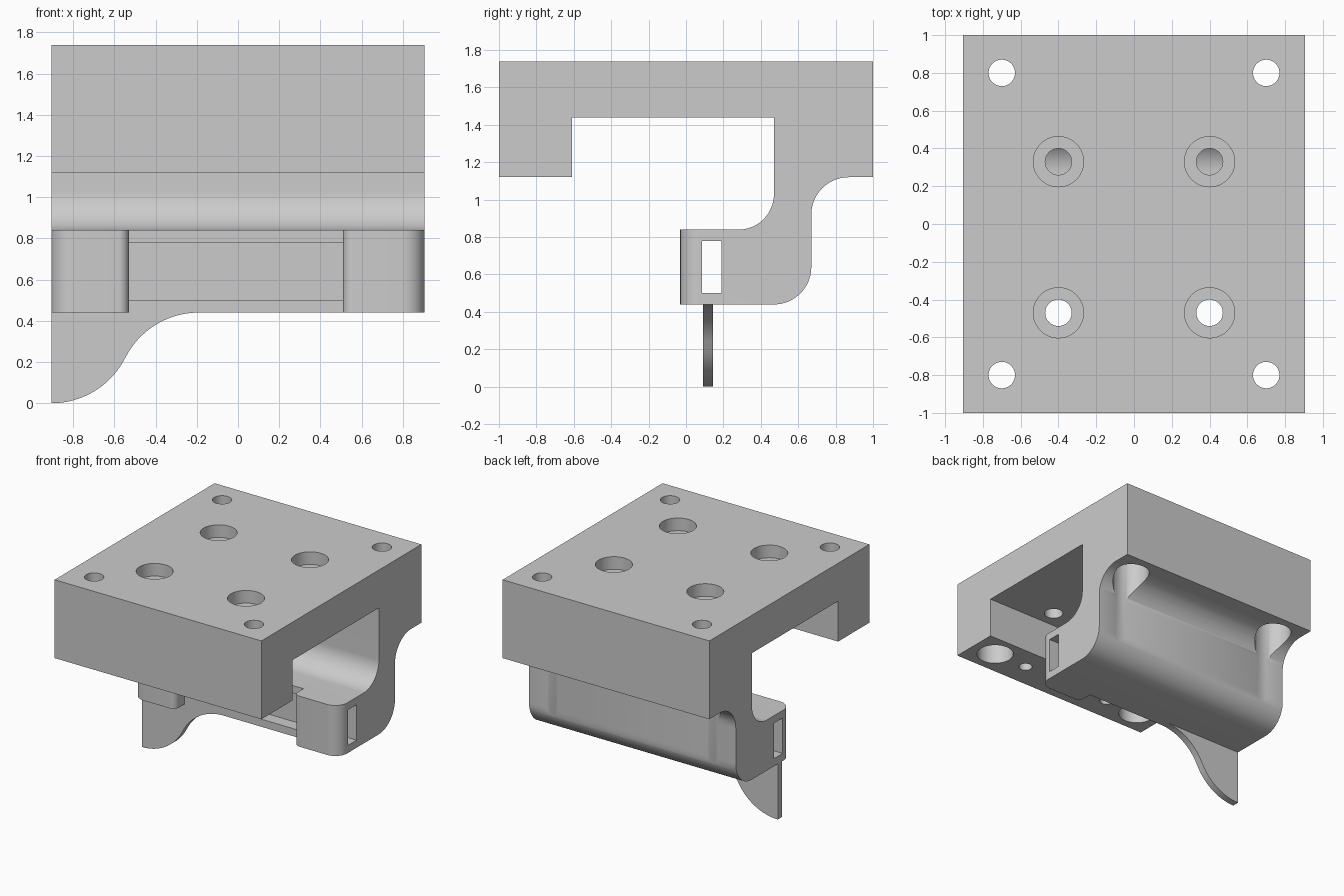
import bpy, bmesh
from math import sin, cos, radians

cube = bpy.data.objects.get("Cube")
if cube:
    bpy.data.objects.remove(cube, do_unlink=True)

grey = bpy.data.materials.new("plain grey")
grey.use_nodes = True
COLOUR = (0.6, 0.6, 0.6, 1)
grey.diffuse_color = COLOUR
grey.node_tree.nodes["Principled BSDF"].inputs["Base Color"].default_value = COLOUR

HALF = 0.905  # half width of the mount


def arc(cx, cy, r, a0, a1, n=20):
    steps = [radians(a0 + (a1 - a0) * i / n) for i in range(n + 1)]
    return [(cx + r * cos(a), cy + r * sin(a)) for a in steps]


def prism(name, points, axis, lo, hi):
    """Extrude a 2D outline along the x, y or z axis."""
    place = {"x": lambda p: (lo, p[0], p[1]),
             "y": lambda p: (p[0], lo, p[1]),
             "z": lambda p: (p[0], p[1], lo)}[axis]
    bm = bmesh.new()
    face = bm.faces.new([bm.verts.new(place(p)) for p in points])
    grown = bmesh.ops.extrude_face_region(bm, geom=[face])["geom"]
    offset = [(hi - lo) * (axis == a) for a in "xyz"]
    bmesh.ops.translate(bm, vec=offset,
                        verts=[g for g in grown if isinstance(g, bmesh.types.BMVert)])
    bmesh.ops.recalc_face_normals(bm, faces=bm.faces)
    mesh = bpy.data.meshes.new(name)
    bm.to_mesh(mesh)
    bm.free()
    mesh.materials.append(grey)
    obj = bpy.data.objects.new(name, mesh)
    bpy.context.collection.objects.link(obj)
    return obj


def activate(obj):
    bpy.ops.object.select_all(action="DESELECT")
    obj.select_set(True)
    bpy.context.view_layer.objects.active = obj


def cut(body, cutter):
    cutter.hide_render = True
    activate(body)
    mod = body.modifiers.new("cut", "BOOLEAN")
    mod.operation = "DIFFERENCE"
    mod.solver = "EXACT"
    mod.object = cutter
    bpy.ops.object.modifier_apply(modifier=mod.name)
    bpy.data.objects.remove(cutter, do_unlink=True)


def drill(body, x, y, r, lo, hi):
    cut(body, prism("drill", arc(x, y, r, 0, 352.5, 47), "z", lo, hi))


# Plate, front lip and curved rear arm as one side profile
profile = [(-1, 1.12), (-0.61, 1.12), (-0.61, 1.44), (0.47, 1.44)]
profile += arc(0.28, 1.03, 0.19, 0, -90)
profile += [(-0.06, 0.84), (-0.06, 0.44)]
profile += arc(0.47, 0.64, 0.20, -90, 0)
profile += arc(0.87, 0.92, 0.20, 180, 90)
profile += [(1, 1.12), (1, 1.74), (-1, 1.74)]
mount = prism("mount_body", profile, "x", -HALF, HALF)

# Recess between the two rounded front blocks
recess = [(-1, -0.2), (-1, 0.075)]
recess += arc(-0.8, 0.075, 0.106, 180, 270)
recess += arc(-0.58, 0.02, 0.05, 270, 360, 8)
recess += [(-0.53, 0.09), (0.51, 0.09)]
recess += arc(0.56, 0.02, 0.05, 180, 270, 8)
recess += arc(0.8, 0.075, 0.106, 270, 360)
recess += [(1, 0.075), (1, -0.2)]
cut(mount, prism("recess", recess, "z", 0.3, 0.95))

# Strap slot running through the whole width
slot = [(0.085, 0.50), (0.19, 0.50), (0.19, 0.78), (0.085, 0.78)]
cut(mount, prism("slot", slot, "x", -1, 1))

for side in (-1, 1):
    # Corner holes, counterbored from below
    for y in (-0.8, 0.8):
        drill(mount, side * 0.7, y, 0.07, 1.3, 1.8)
        drill(mount, side * 0.7, y, 0.137, 0.3, 1.45)
    # Inner holes, counterbored from above
    for y in (-0.47, 0.33):
        drill(mount, side * 0.4, y, 0.07, 1.35, 1.8)
        drill(mount, side * 0.4, y, 0.133, 1.64, 1.8)
    # Blind holes under the front lip
    drill(mount, side * 0.4, -0.8, 0.05, 1.0, 1.5)

# Curved finger tab below the right block
tab = arc(-HALF, 0.40, 0.40, -90, -27) + arc(-0.19, 0.04, 0.40, 153, 90)
tab += [(-HALF, 0.44)]
lever = prism("finger_tab", tab, "y", 0.09, 0.145)

for obj in (mount, lever):
    activate(obj)
    bpy.ops.object.shade_smooth_by_angle(angle=radians(30))
